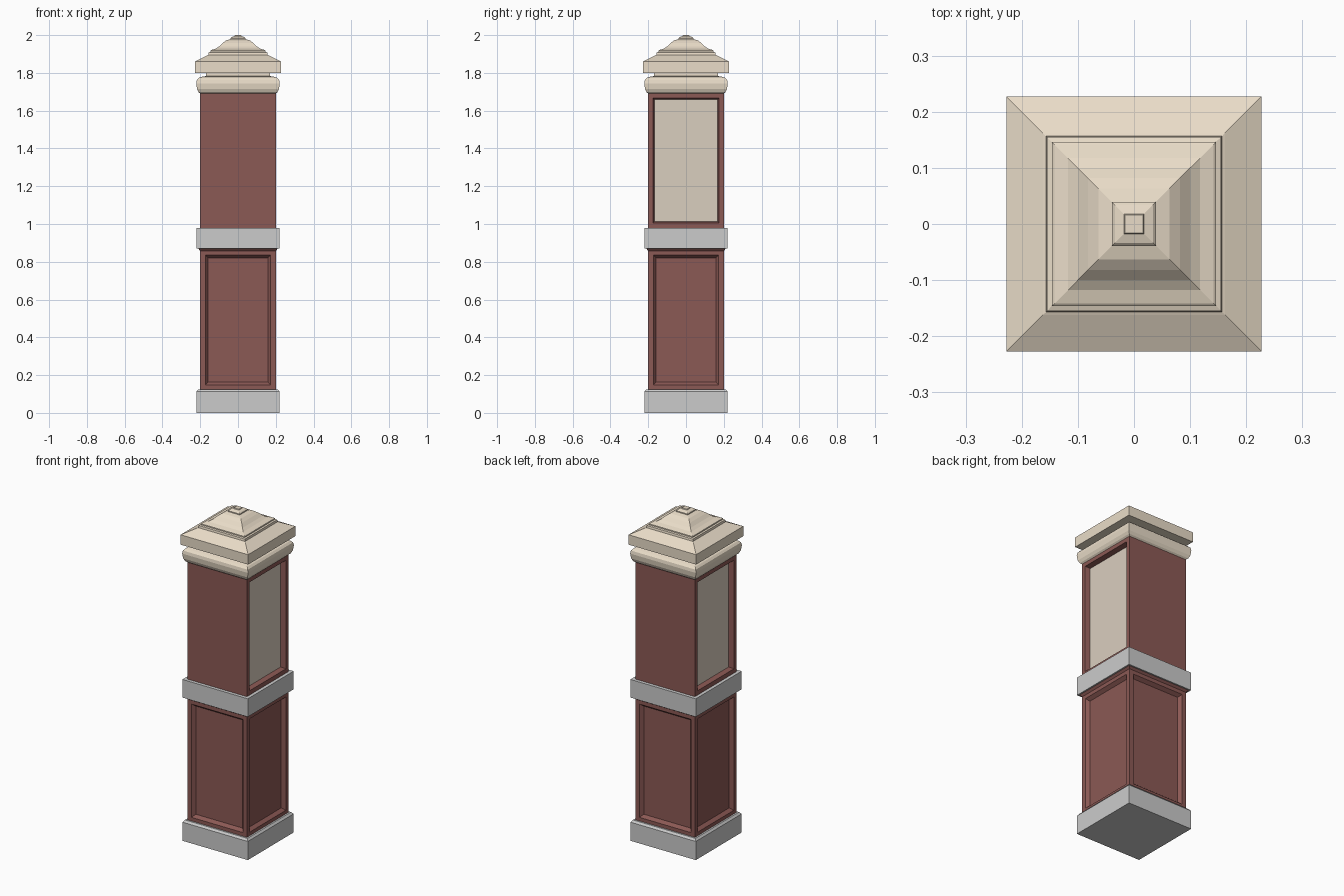
import bpy, bmesh

if "Cube" in bpy.data.objects:
    bpy.data.objects.remove(bpy.data.objects["Cube"])


def material(name, rgb):
    m = bpy.data.materials.new(name)
    m.diffuse_color = (*rgb, 1)
    m.use_nodes = True
    m.node_tree.nodes["Principled BSDF"].inputs["Base Color"].default_value = m.diffuse_color
    return m


BROWN = material("red_brown", (0.26, 0.10, 0.09))
CREAM = material("cream", (0.82, 0.72, 0.58))
PALE = material("pale_panel", (0.70, 0.62, 0.52))


def finish(name, bm, mats):
    bmesh.ops.recalc_face_normals(bm, faces=bm.faces)
    me = bpy.data.meshes.new(name)
    bm.to_mesh(me)
    bm.free()
    for m in mats:
        me.materials.append(m)
    ob = bpy.data.objects.new(name, me)
    bpy.context.collection.objects.link(ob)
    return ob


def square_stack(name, profile, mats=()):
    """Stack square rings given as (half width, height) and cap both ends."""
    bm = bmesh.new()
    rings = [[bm.verts.new((sx * r, sy * r, z))
              for sx, sy in ((-1, -1), (1, -1), (1, 1), (-1, 1))]
             for r, z in profile]
    for a, b in zip(rings, rings[1:]):
        for i in range(4):
            j = (i + 1) % 4
            bm.faces.new((a[i], a[j], b[j], b[i]))
    bm.faces.new(rings[0][::-1])
    bm.faces.new(rings[-1])
    return finish(name, bm, mats)


def panelled_shaft(name, half, z0, z1, is_panel, border, slope, depth, mats):
    """Box whose chosen side faces carry a recessed panel."""
    bm = bmesh.new()
    bmesh.ops.create_cube(bm, size=1)
    for v in bm.verts:
        v.co = (v.co.x * 2 * half, v.co.y * 2 * half,
                z0 + (v.co.z + 0.5) * (z1 - z0))
    bm.normal_update()
    for f in [f for f in bm.faces if is_panel(f.normal)]:
        bmesh.ops.inset_individual(bm, faces=[f], thickness=border)
        bmesh.ops.inset_individual(bm, faces=[f], thickness=slope, depth=-depth)
        f.material_index = len(mats) - 1
    return finish(name, bm, mats)


# Grey plinth and belt
square_stack("plinth", [(0.22, 0), (0.22, 0.113), (0.21, 0.125)])
square_stack("belt", [(0.22, 0.87), (0.22, 0.98)])

# Lower shaft with a framed panel on all four sides, and its flared lip
panelled_shaft("lower_shaft", 0.2, 0.12, 0.862, lambda n: abs(n.z) < 0.5,
               0.038, 0.022, 0.02, [BROWN])
square_stack("shaft_lip", [(0.2, 0.858), (0.212, 0.871)], [BROWN])

# Upper shaft with pale display panels left and right
panelled_shaft("upper_shaft", 0.2, 0.98, 1.692, lambda n: abs(n.x) > 0.5,
               0.037, 0.009, 0.03, [BROWN, PALE])

# Rounded collar, neck and stepped roof
square_stack("collar", [(0.2, 1.69), (0.209, 1.698), (0.217, 1.715),
                        (0.221, 1.745), (0.218, 1.763), (0.208, 1.774),
                        (0.19, 1.78), (0.17, 1.783), (0.17, 1.80)], [CREAM])
square_stack("roof", [(0.227, 1.80), (0.227, 1.86), (0.162, 1.893),
                      (0.157, 1.895), (0.155, 1.908), (0.146, 1.911),
                      (0.146, 1.918), (0.142, 1.921), (0.118, 1.928),
                      (0.100, 1.940), (0.082, 1.958), (0.063, 1.972),
                      (0.039, 1.979)], [CREAM])
square_stack("finial", [(0.039, 1.977), (0.039, 1.985), (0.034, 1.990),
                        (0.018, 1.995), (0.016, 2.0)], [CREAM])
